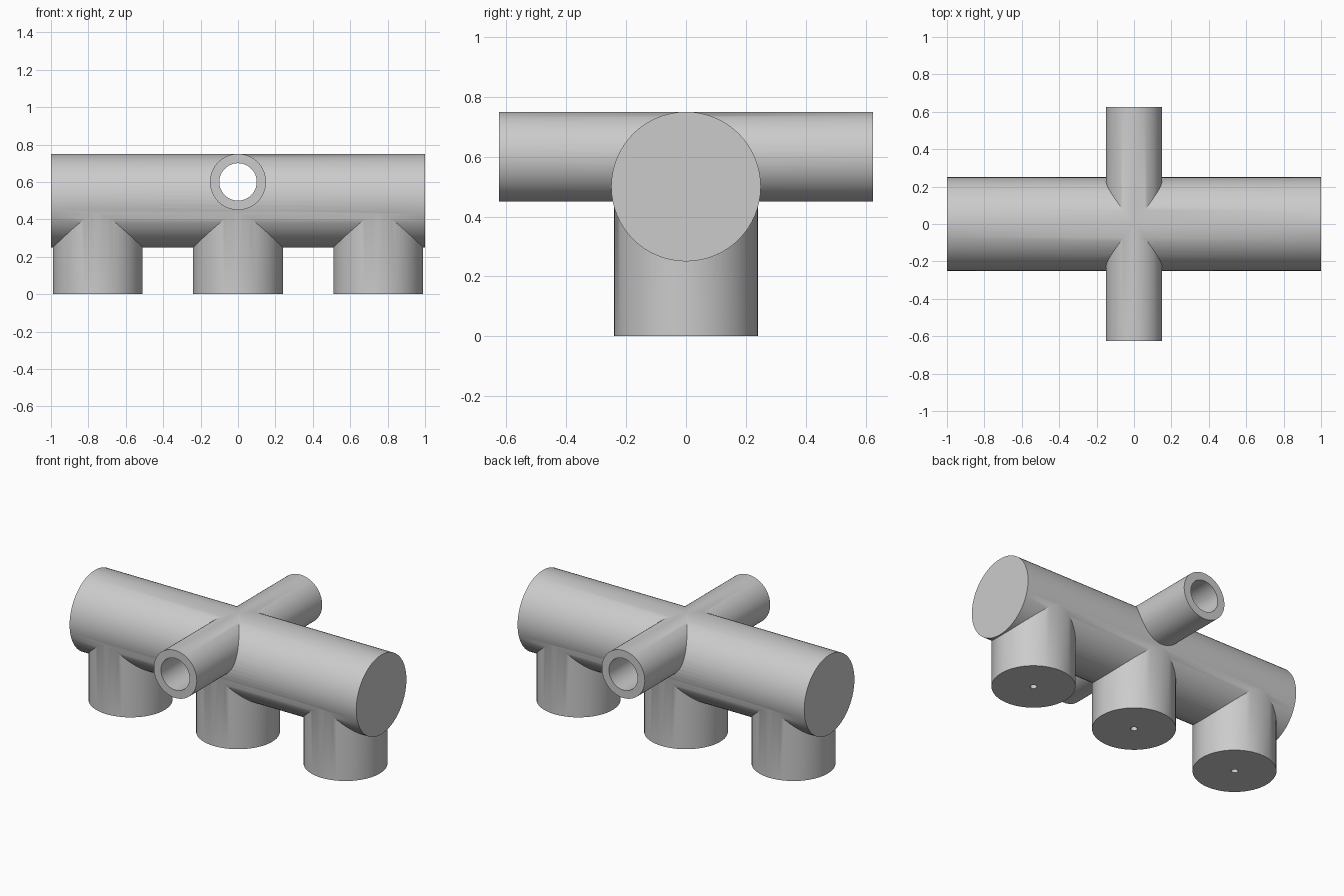
import bpy
import math

if "Cube" in bpy.data.objects:
    bpy.data.objects.remove(bpy.data.objects["Cube"])

grey = bpy.data.materials.new("light grey")
grey.diffuse_color = (0.6, 0.6, 0.6, 1)
grey.use_nodes = True
grey.node_tree.nodes["Principled BSDF"].inputs["Base Color"].default_value = grey.diffuse_color


def cylinder(name, radius, length, centre, rotation=(0, 0, 0), sides=64):
    bpy.ops.mesh.primitive_cylinder_add(vertices=sides, radius=radius, depth=length,
                                        location=centre, rotation=rotation)
    obj = bpy.context.object
    obj.name = name
    obj.data.materials.append(grey)
    bpy.ops.object.transform_apply(location=True, rotation=True, scale=True)
    return obj


def combine(target, tool, operation):
    mod = target.modifiers.new(operation.lower(), 'BOOLEAN')
    mod.object = tool
    mod.operation = operation
    mod.solver = 'EXACT'
    bpy.context.view_layer.objects.active = target
    bpy.ops.object.modifier_apply(modifier=mod.name)
    bpy.data.objects.remove(tool, do_unlink=True)


ALONG_X = (0, math.pi / 2, 0)
ALONG_Y = (math.pi / 2, 0, 0)
LEG_X = (-0.75, 0, 0.75)

# Main horizontal body
body = cylinder("manifold_body", 0.25, 2.0, (0, 0, 0.5), ALONG_X)

# Three downward ports
for x in LEG_X:
    combine(body, cylinder("port", 0.24, 0.5, (x, 0, 0.25)), 'UNION')

# Cross pipe, flush with the top of the body
combine(body, cylinder("cross_pipe", 0.15, 1.25, (0, 0, 0.6), ALONG_Y), 'UNION')

# Through bore of the cross pipe
combine(body, cylinder("bore", 0.10, 1.5, (0, 0, 0.6), ALONG_Y), 'DIFFERENCE')

# Small drilled hole up each port
for x in LEG_X:
    combine(body, cylinder("drill", 0.02, 0.64, (x, 0, 0.22), sides=24), 'DIFFERENCE')

# Smooth round walls with sharp rims
bpy.ops.object.select_all(action='DESELECT')
body.select_set(True)
bpy.context.view_layer.objects.active = body
bpy.ops.object.shade_smooth_by_angle(angle=math.radians(30))
